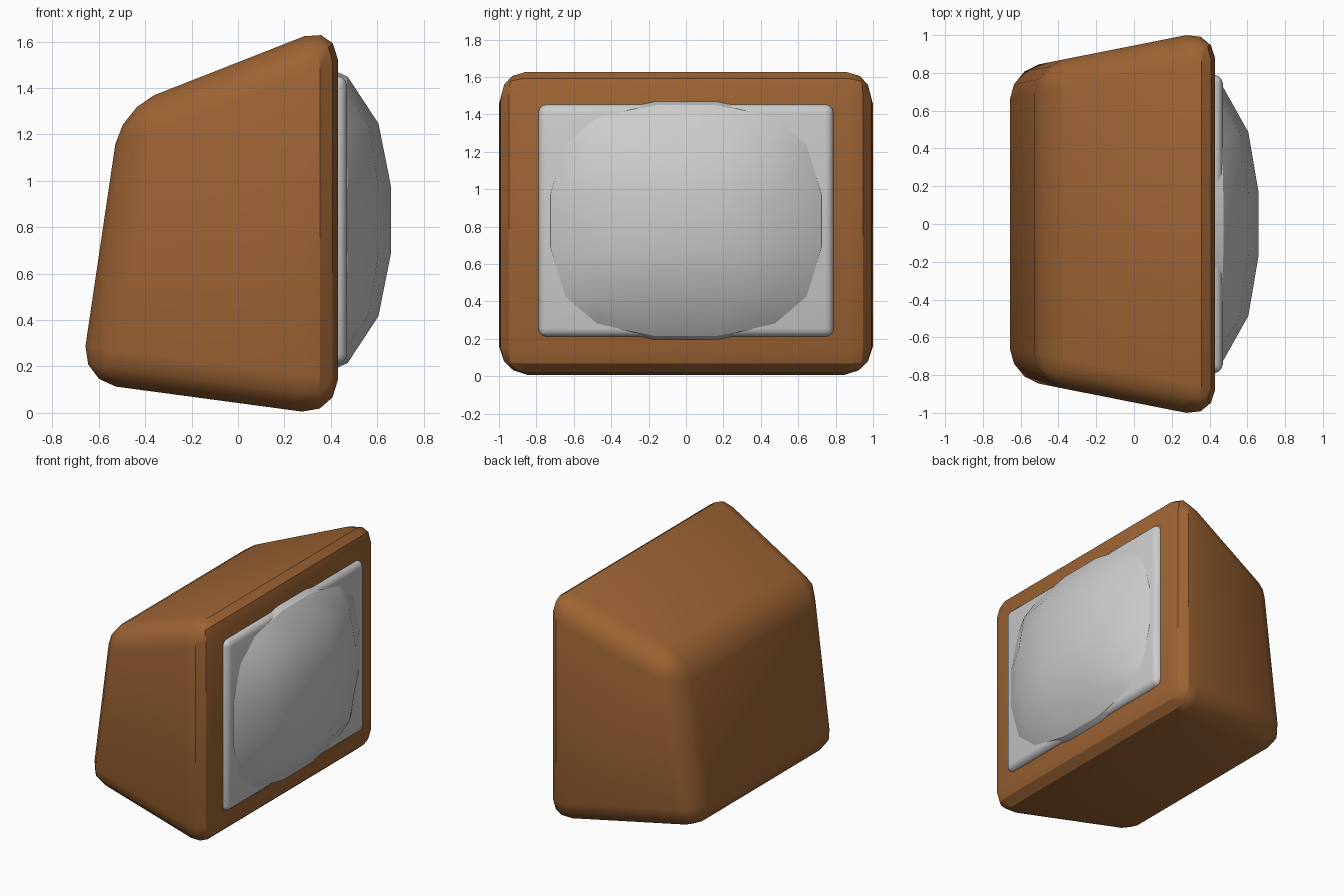
import bpy, bmesh
from math import radians

if "Cube" in bpy.data.objects:
    bpy.data.objects.remove(bpy.data.objects["Cube"])

brown = bpy.data.materials.new("brown_shell")
brown.diffuse_color = (0.34, 0.127, 0.034, 1)
brown.use_nodes = True
brown.node_tree.nodes["Principled BSDF"].inputs["Base Color"].default_value = brown.diffuse_color


def hexa(name, bottom, top, bevel, scale=(1, 1, 1), loc=(0, 0, 0), mat=None):
    """Rounded six-sided block from (x, y, z) half-corners mirrored in y."""
    bm = bmesh.new()
    rings = []
    for back, front in (bottom, top):
        pts = [(back, -1), (front, -1), (front, 1), (back, 1)]
        rings.append([bm.verts.new((p[0], s * p[1], p[2])) for p, s in pts])
    lo, hi = rings
    bm.faces.new(lo[::-1])
    bm.faces.new(hi)
    for i in range(4):
        j = (i + 1) % 4
        bm.faces.new((lo[i], lo[j], hi[j], hi[i]))
    bmesh.ops.bevel(bm, geom=bm.edges[:], offset=bevel, segments=3,
                    profile=0.5, affect='EDGES')
    for v in bm.verts:
        v.co = [c * s + o for c, s, o in zip(v.co, scale, loc)]
    bmesh.ops.recalc_face_normals(bm, faces=bm.faces[:])
    me = bpy.data.meshes.new(name)
    bm.to_mesh(me)
    bm.free()
    ob = bpy.data.objects.new(name, me)
    bpy.context.collection.objects.link(ob)
    if mat:
        me.materials.append(mat)
    bpy.ops.object.select_all(action='DESELECT')
    ob.select_set(True)
    bpy.context.view_layer.objects.active = ob
    bpy.ops.object.shade_smooth_by_angle(angle=radians(30))
    return ob


# Tapered outer shell
hexa("shell",
     ((-0.68, 0.81, 0.134), (0.43, 1.03, -0.015)),
     ((-0.506, 0.845, 1.312), (0.43, 1.03, 1.68)),
     0.155, mat=brown)

cube = (((-1, 1, -1), (1, 1, -1)), ((-1, 1, 1), (1, 1, 1)))

# Flat screen frame
hexa("screen_frame",
     ((0.27, 0.79, 0.21), (0.47, 0.79, 0.21)),
     ((0.27, 0.79, 1.455), (0.47, 0.79, 1.455)), 0.045)

# Bulging screen glass, mostly buried in the shell
hexa("screen_glass", *cube, 0.8, scale=(0.46, 0.82, 0.70), loc=(0.2, 0, 0.832))
